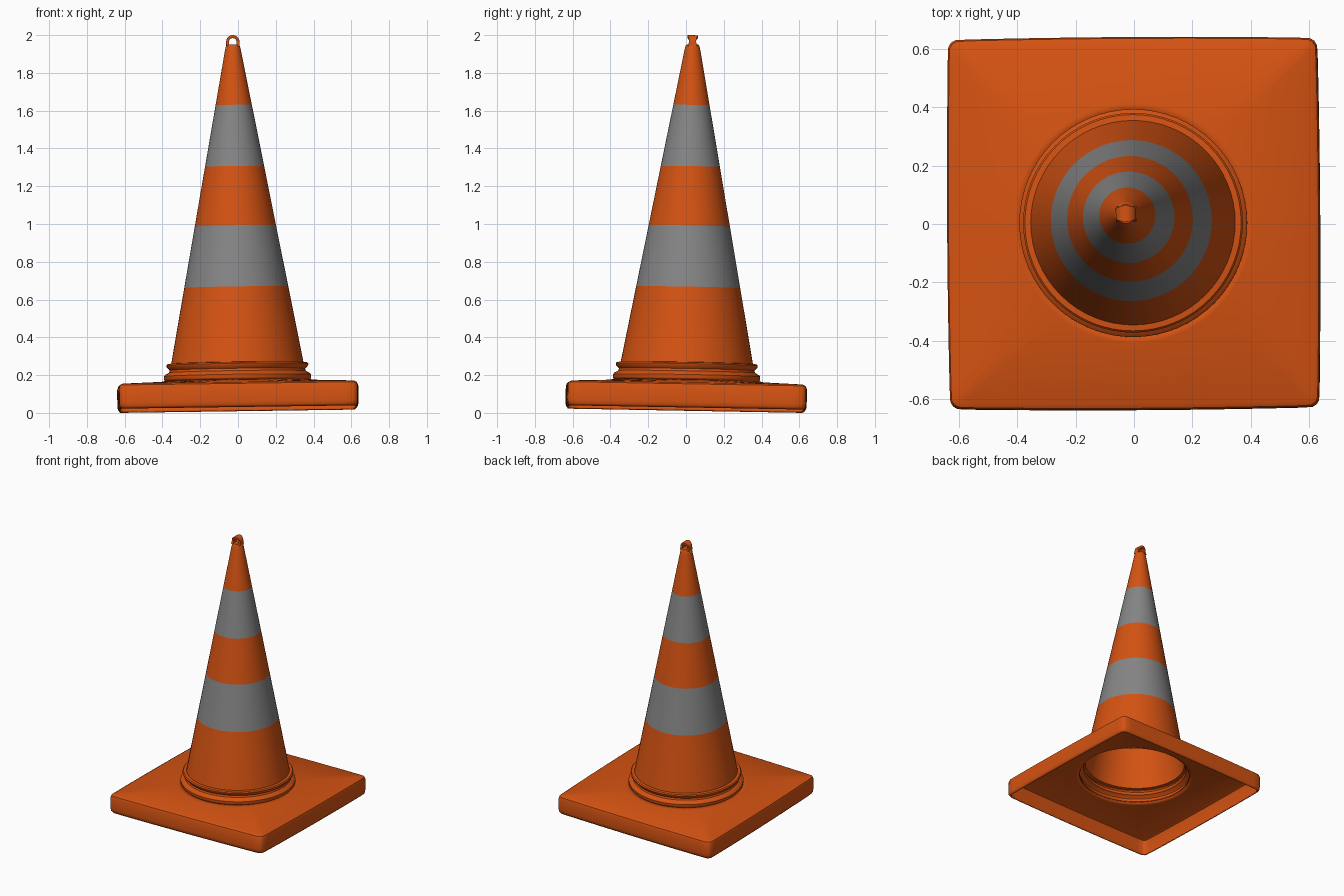
import bpy, bmesh, math

cube = bpy.data.objects.get("Cube")
if cube:
    bpy.data.objects.remove(cube, do_unlink=True)

QUARTER = 16          # points per quarter turn
N = 4 * QUARTER
TILT = (-0.018, -0.014, 0.006)   # the whole piece leans very slightly
LIFT = 0.02


def material(name, rgb):
    mat = bpy.data.materials.new(name)
    mat.use_nodes = True
    colour = (*rgb, 1)
    mat.diffuse_color = colour
    node = mat.node_tree.nodes["Principled BSDF"]
    node.inputs["Base Color"].default_value = colour
    node.inputs["Roughness"].default_value = 0.6
    return mat


orange = material("traffic orange", (0.66, 0.085, 0.006))
grey = material("reflective grey", (0.235, 0.235, 0.235))


def circle(r, z):
    return [(r * math.cos(math.tau * i / N), r * math.sin(math.tau * i / N), z)
            for i in range(N)]


def square(half, z, corner=0.035, bulge=0.006):
    """Rounded square with slightly bowed sides, point-matched to circle()."""
    pts = []
    run = half - corner
    for q in range(4):
        c, s = round(math.cos(q * math.pi / 2)), round(math.sin(q * math.pi / 2))
        for i in range(QUARTER):
            f = 2 * i / QUARTER          # 0 mid side, 1 corner, 2 next mid side
            g = min(f, 2 - f) / 0.8      # 1 where the straight run ends
            bow = bulge * (1 - min(g, 1) ** 2)
            if f < 0.8:
                x, y = half + bow, run * g
            elif f > 1.2:
                x, y = run * g, half + bow
            else:
                a = (f - 0.8) / 0.4 * math.pi / 2
                x, y = run + corner * math.cos(a), run + corner * math.sin(a)
            pts.append((c * x - s * y, s * x + c * y, z))
    return pts


def loft(name, rings, closed=False, cap=False, mats=(orange,), rule=None, wall=0):
    """Skin a list of point rings into one smooth-shaded object."""
    bm = bmesh.new()
    loops = [[bm.verts.new(p) for p in ring] for ring in rings]
    for a, b in zip(loops, loops[1:]):
        n = len(a)
        for i in range(n):
            j = (i + 1) % n
            bm.faces.new((a[i], a[j], b[j], b[i]))
    if cap:
        bm.faces.new(loops[-1])
    if closed:
        bm.faces.new(loops[0][::-1])
        bm.faces.new(loops[-1])
        bmesh.ops.recalc_face_normals(bm, faces=bm.faces)
    if rule:
        for face in bm.faces:
            face.material_index = rule(face.calc_center_median().z)
    mesh = bpy.data.meshes.new(name)
    bm.to_mesh(mesh)
    bm.free()
    for mat in mats:
        mesh.materials.append(mat)
    obj = bpy.data.objects.new(name, mesh)
    bpy.context.collection.objects.link(obj)
    obj.rotation_euler = TILT
    obj.location.z = LIFT
    if wall:
        shell = obj.modifiers.new("wall", "SOLIDIFY")
        shell.thickness = wall
        shell.offset = -1
    bpy.ops.object.select_all(action='DESELECT')
    obj.select_set(True)
    bpy.context.view_layer.objects.active = obj
    bpy.ops.object.shade_smooth_by_angle(angle=math.radians(35))
    return obj


# Hollow square base, open below, with a round opening under the cone
wall_profile = [(0.622, 0), (0.63, 0.012), (0.632, 0.03), (0.632, 0.11),
                (0.627, 0.125), (0.612, 0.133)]
loft("base", [square(h, z) for h, z in wall_profile]
     + [circle(0.41, 0.148), circle(0.385, 0.154)], wall=0.008)

# Hollow cone: stepped collar, then a straight taper with two bands
BANDS = [(0.645, 0.97), (1.285, 1.61)]


def taper(z):
    return 0.35 - 0.186 * (z - 0.245)


collar = [(0.385, 0.152), (0.39, 0.162), (0.39, 0.178), (0.383, 0.186),
          (0.362, 0.198), (0.358, 0.21), (0.374, 0.226), (0.376, 0.236),
          (0.37, 0.243), (0.35, 0.245)]
heights = [z for band in BANDS for z in band] + [1.9]
tip = [(0.037, 1.922), (0.032, 1.93)]
loft("cone", [circle(r, z) for r, z in collar]
     + [circle(taper(z), z) for z in heights]
     + [circle(r, z) for r, z in tip],
     cap=True, mats=(orange, grey), wall=0.006,
     rule=lambda z: int(any(lo < z < hi for lo, hi in BANDS)))

# Carrying loop at the tip: an arch whose band widens at its feet and crown
STEPS = 16
OUTER, INNER, CENTRE = 0.035, 0.02, 1.945


def section(ux, uz, z, w):
    return [(r * ux, y, z + r * uz) for r, y in
            ((OUTER, -w), (OUTER, w), (INNER, w), (INNER, -w))]


arch = [section(1, 0, 1.922, 0.026)]
for k in range(STEPS + 1):
    t = math.pi * k / STEPS
    arch.append(section(math.cos(t), math.sin(t), CENTRE,
                        0.018 + 0.01 * math.sin(t) ** 2))
arch.append(section(-1, 0, 1.922, 0.026))
loft("top_loop", arch, closed=True)
